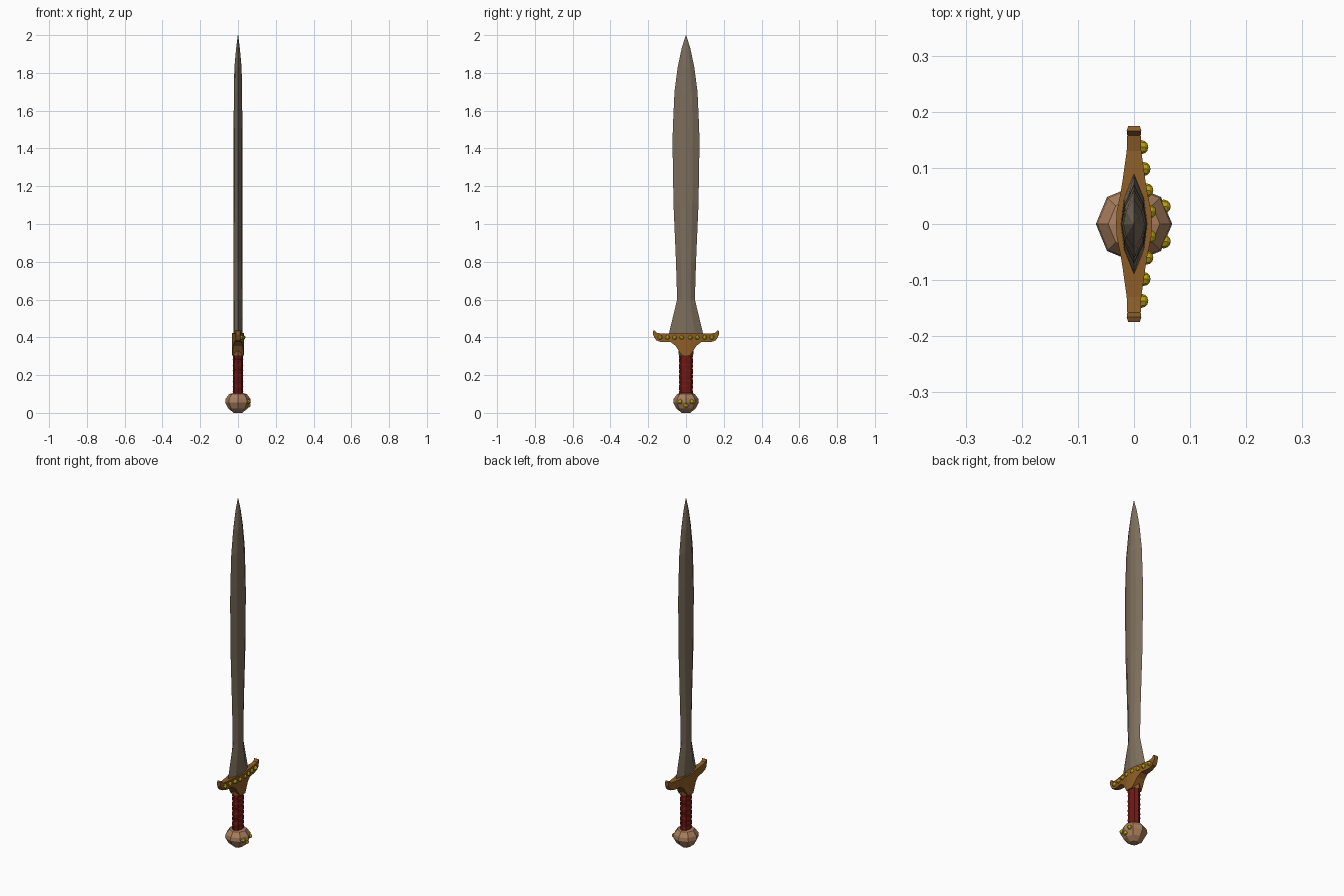
import bpy, bmesh, math
from mathutils import Matrix

if "Cube" in bpy.data.objects:
    bpy.data.objects.remove(bpy.data.objects["Cube"])


def material(name, rgb):
    m = bpy.data.materials.new(name)
    m.diffuse_color = (*rgb, 1)
    m.use_nodes = True
    m.node_tree.nodes["Principled BSDF"].inputs["Base Color"].default_value = m.diffuse_color
    return m


STEEL = material("aged_steel", (0.20, 0.155, 0.105))
BRONZE = material("bronze", (0.27, 0.11, 0.02))
LEATHER = material("red_leather", (0.17, 0.009, 0.006))
BONE = material("pale_bronze", (0.40, 0.21, 0.11))
GOLD = material("gold", (0.50, 0.37, 0.005))


def make(name, bm, mat):
    bmesh.ops.remove_doubles(bm, verts=bm.verts, dist=1e-5)
    bmesh.ops.recalc_face_normals(bm, faces=bm.faces)
    me = bpy.data.meshes.new(name)
    bm.to_mesh(me)
    bm.free()
    me.materials.append(mat)
    ob = bpy.data.objects.new(name, me)
    bpy.context.collection.objects.link(ob)
    return ob


def loft(name, sections, mat):
    """Skin a list of equal-length closed sections and cap both ends."""
    bm = bmesh.new()
    rings = [[bm.verts.new(p) for p in s] for s in sections]
    n = len(rings[0])
    for a, b in zip(rings, rings[1:]):
        for i in range(n):
            j = (i + 1) % n
            bm.faces.new((a[i], a[j], b[j], b[i]))
    bm.faces.new(rings[0][::-1])
    bm.faces.new(rings[-1])
    return make(name, bm, mat)


def oval(rx, ry, z, n=8, tilt=0.0):
    return [(rx * math.cos(math.tau * i / n), ry * math.sin(math.tau * i / n),
             z + tilt * math.sin(math.tau * i / n)) for i in range(n)]


# Leaf-shaped blade: (z, half width, half thickness)
blade = [(0.40, 0.092, 0.024), (0.43, 0.088, 0.024), (0.60, 0.047, 0.023),
         (0.80, 0.053, 0.023), (1.10, 0.066, 0.023), (1.40, 0.071, 0.023),
         (1.50, 0.070, 0.023), (1.70, 0.061, 0.022), (1.83, 0.044, 0.019),
         (1.93, 0.023, 0.010), (2.00, 0.001, 0.001)]


def blade_section(z, w, t):
    f = 0.5 * w
    return [(0, -w, z), (t * 0.75, -f, z), (t, 0, z), (t * 0.75, f, z),
            (0, w, z), (-t * 0.75, f, z), (-t, 0, z), (-t * 0.75, -f, z)]


loft("blade", [blade_section(*b) for b in blade], STEEL)

# Cross guard: (y, bottom z, top z, half thickness), mirrored along y
half = [(0.022, 0.305, 0.422, 0.031), (0.036, 0.325, 0.422, 0.028),
        (0.055, 0.355, 0.422, 0.024), (0.080, 0.374, 0.421, 0.020),
        (0.130, 0.374, 0.420, 0.013), (0.158, 0.384, 0.425, 0.012),
        (0.166, 0.396, 0.438, 0.013), (0.175, 0.415, 0.434, 0.010)]
stations = [(-y, b, t, x) for y, b, t, x in reversed(half)] + [(0, 0.305, 0.422, 0.032)] + half
loft("cross_guard", [[(-x, y, b), (x, y, b), (x, y, t), (-x, y, t)]
                     for y, b, t, x in stations], BRONZE)

# Collar joining guard and grip
loft("guard_collar", [oval(0.030, 0.038, 0.305), oval(0.032, 0.042, 0.345)], BRONZE)

# Wrapped grip: overlapping slanted leather bands
rings = []
bands = 8
step = 0.225 / bands
for k in range(bands):
    z = 0.09 + k * step
    lean = 0.004 if k % 2 else -0.003
    rings.append(oval(0.026, 0.035, z + 0.001, tilt=lean))
    rings.append(oval(0.028, 0.038, z + step * 0.8, tilt=lean))
loft("grip", rings, LEATHER)

# Faceted pommel
loft("pommel", [oval(0.022, 0.022, 0.0), oval(0.050, 0.050, 0.022),
                oval(0.068, 0.068, 0.055), oval(0.065, 0.065, 0.075),
                oval(0.046, 0.046, 0.100), oval(0.026, 0.030, 0.105)], BONE)

# Gold studs on the +x face of guard and pommel
spots = []
for y, x in [(0.022, 0.027), (0.060, 0.022), (0.098, 0.017), (0.137, 0.013)]:
    spots += [(x, y, 0.40), (x, -y, 0.40)]
spots += [(0.053, 0.031, 0.060), (0.053, -0.031, 0.060), (0.055, 0, 0.040)]
bm = bmesh.new()
for p in spots:
    bmesh.ops.create_uvsphere(bm, u_segments=8, v_segments=6, radius=0.0125,
                              matrix=Matrix.Translation(p) @ Matrix.Rotation(math.pi / 2, 4, 'Y'))
make("studs", bm, GOLD)
